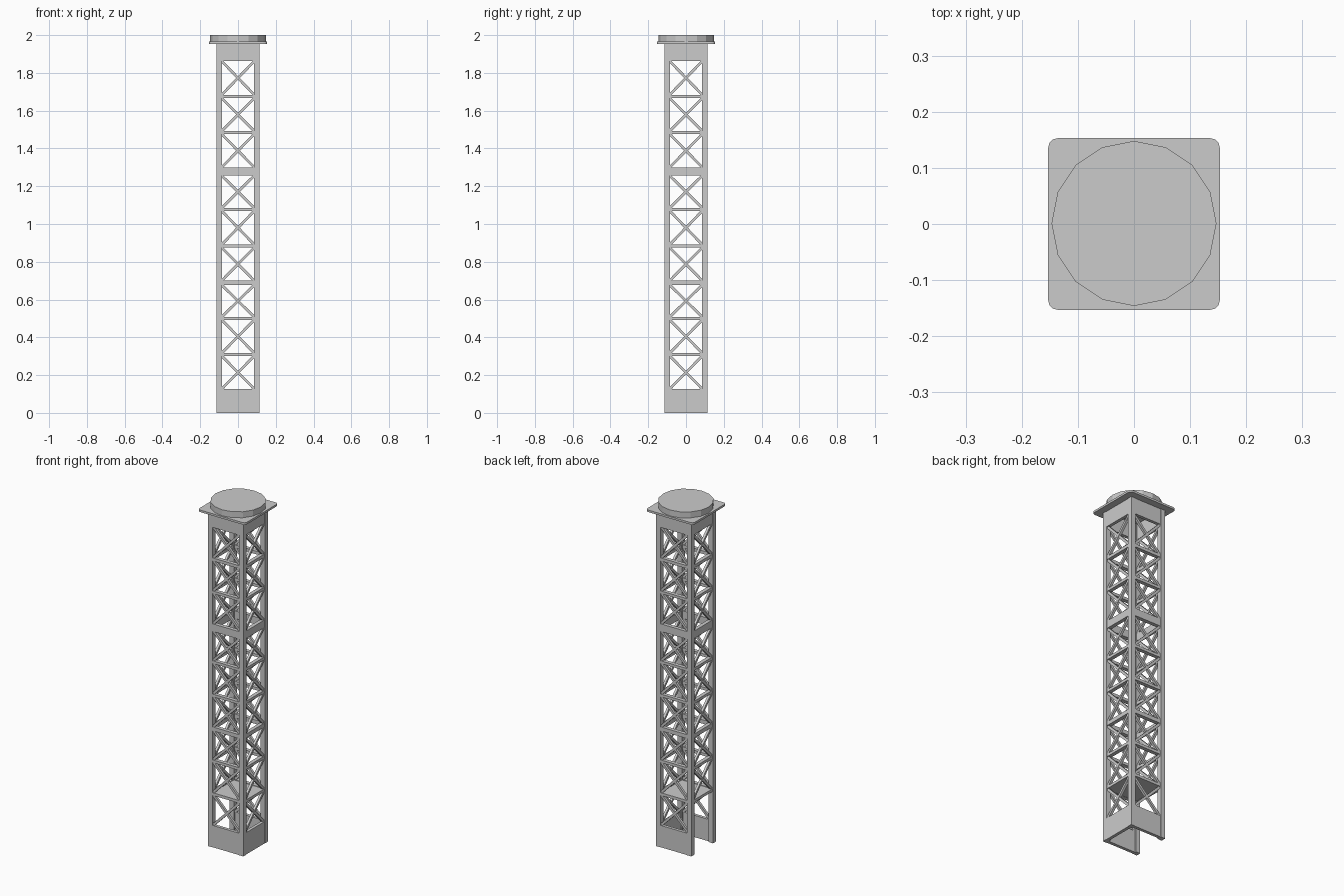
import bpy, bmesh, math
from mathutils import Matrix, Vector

if "Cube" in bpy.data.objects:
    bpy.data.objects.remove(bpy.data.objects["Cube"])

H = 0.114       # half width of the tower
LEG = 0.028     # leg thickness
IN = H - LEG    # half width of the openings
MID = H - LEG / 2


def add_box(bm, center, size, rot=Matrix()):
    m = Matrix.Translation(center) @ rot @ Matrix.Diagonal((*size, 1))
    bmesh.ops.create_cube(bm, size=1, matrix=m)


def finish(bm, name):
    me = bpy.data.meshes.new(name)
    bm.to_mesh(me)
    bm.free()
    ob = bpy.data.objects.new(name, me)
    bpy.context.collection.objects.link(ob)
    return ob


def turn(bm, k):
    bmesh.ops.rotate(bm, verts=bm.verts, cent=(0, 0, 0),
                     matrix=Matrix.Rotation(k * math.pi / 2, 3, 'Z'))


# Corner legs
for sx, nx in ((-1, "left"), (1, "right")):
    for sy, ny in ((-1, "front"), (1, "back")):
        bm = bmesh.new()
        add_box(bm, (sx * MID, sy * MID, 0.978), (LEG, LEG, 1.956))
        finish(bm, f"{ny}_{nx}_leg")

# Horizontal rails (bottom, top) between the open cells
rails = [(0.301, 0.317), (0.492, 0.508), (0.677, 0.70), (0.875, 0.891),
         (1.069, 1.085), (1.256, 1.30), (1.476, 1.492), (1.666, 1.684)]
lows = [0.127] + [r[1] for r in rails]
highs = [r[0] for r in rails] + [1.862]

for k, side in enumerate(("front", "right", "back", "left")):
    door = side == "left"       # this side is open at the base

    # Solid panels at the base and top
    bm = bmesh.new()
    for a, b in ((0.0, 0.127), (1.862, 1.956)):
        if not (door and a == 0):
            add_box(bm, (0, -H + 0.011, (a + b) / 2), (2 * IN + 0.004, 0.018, b - a))
    turn(bm, k)
    finish(bm, side + "_panels")

    # Rails
    bm = bmesh.new()
    for a, b in rails:
        add_box(bm, (0, -MID, (a + b) / 2), (2 * IN + 0.004, 0.022, b - a))
    turn(bm, k)
    finish(bm, side + "_rails")

    # Crossed braces
    bm = bmesh.new()
    for i, (a, b) in enumerate(zip(lows, highs)):
        if door and i == 0:
            continue
        w, h = 2 * IN, b - a
        for s in (-1, 1):
            rot = Matrix.Rotation(s * math.atan2(h, w), 4, 'Y')
            add_box(bm, (0, -MID + s * 0.001, (a + b) / 2),
                    (math.hypot(w, h), 0.014, 0.014), rot)
    turn(bm, k)
    finish(bm, side + "_braces")

# Shelf above the base
bm = bmesh.new()
add_box(bm, (0, 0, 0.308), (2 * MID, 2 * MID, 0.012))
finish(bm, "shelf")

# Top plate with rounded corners
bm = bmesh.new()
add_box(bm, (0, 0, 1.959), (0.306, 0.306, 0.012))
corners = [e for e in bm.edges
           if abs((e.verts[0].co - e.verts[1].co).normalized().z) > 0.9]
bmesh.ops.bevel(bm, geom=corners, offset=0.017, segments=3, profile=0.5,
                affect='EDGES')
finish(bm, "top_plate")

# Round cap, sixteen sides
bm = bmesh.new()
bmesh.ops.create_cone(bm, cap_ends=True, segments=16, radius1=0.147,
                      radius2=0.147, depth=0.036,
                      matrix=Matrix.Translation((0, 0.001, 1.982)))
finish(bm, "round_cap")
